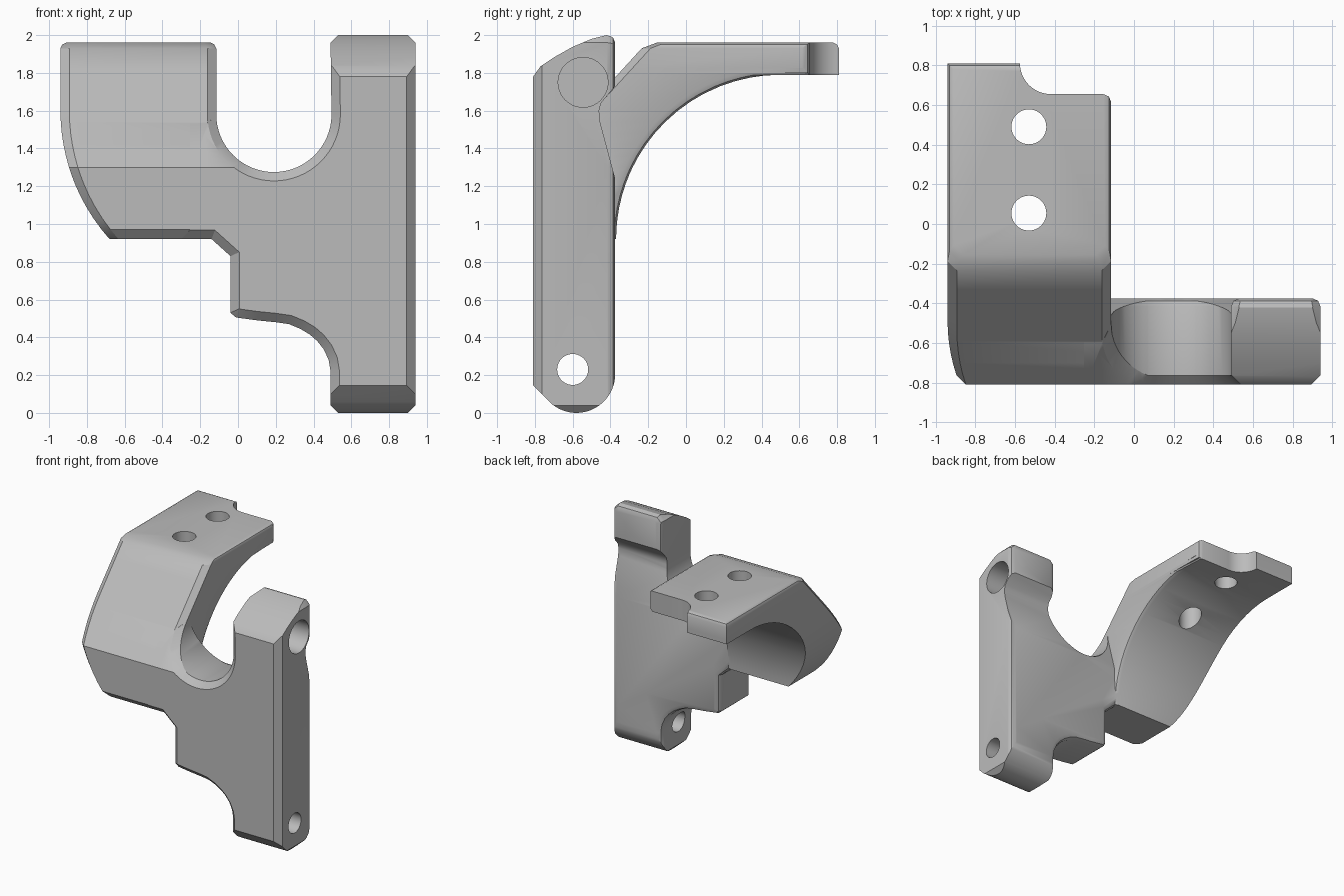
import bpy, bmesh, math
from mathutils import Vector

if "Cube" in bpy.data.objects:
    bpy.data.objects.remove(bpy.data.objects["Cube"], do_unlink=True)

grey = bpy.data.materials.new("plain grey")
grey.use_nodes = True
grey.diffuse_color = (0.5, 0.5, 0.5, 1)
grey.node_tree.nodes["Principled BSDF"].inputs["Base Color"].default_value = (0.5, 0.5, 0.5, 1)

CHAMFER = 0.047


def arc(cx, cy, r, start, end, n):
    steps = [math.radians(start + (end - start) * i / n) for i in range(n + 1)]
    return [(cx + r * math.cos(a), cy + r * math.sin(a)) for a in steps]


def inset(pts, d):
    """Mitred inward offset of a counter-clockwise outline."""
    out = []
    for i, p in enumerate(pts):
        p, a, b = Vector(p), Vector(pts[i - 1]), Vector(pts[(i + 1) % len(pts)])
        u, v = (p - a).normalized(), (b - p).normalized()
        n1, n2 = Vector((-u.y, u.x)), Vector((-v.y, v.x))
        out.append(tuple(p + (n1 + n2) * d / (1 + n1.dot(n2))))
    return out


def loft(name, rings):
    """Closed solid through rings with equal point counts."""
    bm = bmesh.new()
    rows = [[bm.verts.new(p) for p in ring] for ring in rings]
    n = len(rows[0])
    for a, b in zip(rows, rows[1:]):
        for i in range(n):
            j = (i + 1) % n
            bm.faces.new((a[i], a[j], b[j], b[i]))
    bm.faces.new(rows[0])
    bm.faces.new(rows[-1])
    bmesh.ops.recalc_face_normals(bm, faces=bm.faces)
    mesh = bpy.data.meshes.new(name)
    bm.to_mesh(mesh)
    bm.free()
    mesh.materials.append(grey)
    obj = bpy.data.objects.new(name, mesh)
    bpy.context.collection.objects.link(obj)
    return obj


def prism(name, pts, axis, lo, hi):
    """Extrude an outline along x (points are y, z) or along z (points are x, y)."""
    place = (lambda p, t: (t, *p)) if axis == "x" else (lambda p, t: (*p, t))
    return loft(name, [[place(p, t) for p in pts] for t in (lo, hi)])


def combine(obj, other, operation):
    mod = obj.modifiers.new(operation.lower(), "BOOLEAN")
    mod.operation, mod.object, mod.solver = operation, other, "EXACT"
    bpy.ops.object.select_all(action="DESELECT")
    bpy.context.view_layer.objects.active = obj
    obj.select_set(True)
    bpy.ops.object.modifier_apply(modifier=mod.name)
    bpy.data.objects.remove(other, do_unlink=True)


# Body: post, saddle and stepped web, chamfered in front and rounded behind
outline = [(.53, 0), (.9, 0), (.94, .04), (.94, 1.96), (.9, 2), (.53, 2), (.49, 1.96)]
outline += arc(.19, 1.58, .305, 0, -180, 32)
outline += [(-.3, 1.58), (-.3, .92), (-.14, .92), (-.04, .83), (-.04, .53), (-.01, .505),
            (.1, .49), (.2, .48), (.27, .47), (.33, .445), (.38, .415), (.42, .38),
            (.455, .335), (.48, .28), (.49, .22), (.49, .04)]
layers = [(-.81, CHAMFER), (-.763, 0), (-.415, 0), (-.387, .012), (-.375, .04)]
body = loft("bracket", [[(x, y, z) for x, z in inset(outline, d)] for y, d in layers])

# Lean the left shoulder of the saddle back along the slope of the arm
SLOPE, BEND = .913, 1.3
bm = bmesh.new()
bm.from_mesh(body.data)
bmesh.ops.bisect_plane(bm, geom=bm.verts[:] + bm.edges[:] + bm.faces[:],
                       plane_co=(0, 0, BEND), plane_no=(0, 0, 1))
for v in bm.verts:
    if v.co.x < .1 and v.co.z > BEND and v.co.y < -.7:
        v.co.y += (v.co.z - BEND) * SLOPE
bm.to_mesh(body.data)
bm.free()

# Side profile of the post: domed top, rear groove, round foot
side = [(-.81, 1.78), (-.77, 1.835), (-.7, 1.882), (-.6, 1.938), (-.5, 1.98), (-.42, 2),
        (-.388, 1.99), (-.375, 1.96), (-.375, 1.73), (-.45, 1.64), (-.46, 1.6),
        (-.455, 1.54), (-.375, 1.24)]
side += arc(-.58, .205, .205, 0, -135, 20) + [(-.81, .145)]
combine(body, prism("post_profile", side, "x", -.5, 1.1), "INTERSECT")

# Post holes: pivot right through, larger blind socket
combine(body, prism("pivot_cutter", arc(-.6, .23, .082, 0, 351, 39), "x", .3, 1.1), "DIFFERENCE")
combine(body, prism("socket_cutter", arc(-.545, 1.75, .132, 0, 351, 39), "x", .62, 1.1), "DIFFERENCE")


# Arm: horizontal sections lofted upwards
def underside(z, r):
    h = z - .92
    return .81 if h > r + 1e-5 else .5 - math.sqrt(max(0, r * r - h * h))


def arm_section(z):
    front = -.81 + max(0, z - BEND) * SLOPE
    front = {.92: -.763, 1.95: -.182, 1.96: -.155}.get(z, front)
    t = {1.95: .01, 1.96: .03}.get(z, 0)
    left = .079 - math.sqrt(1.019 ** 2 - max(0, 1.6 - z) ** 2) + t
    right = -.115 - t
    pts = [(left, underside(z, .87) - t), (left, front + CHAMFER),
           (left + CHAMFER, front), (right - CHAMFER, front), (right, front + CHAMFER)]
    # Rounded lower edge on the saddle side
    for dx, dr in ((0, .035), (.01, .01), (.035, 0)):
        pts.append((right - dx, underside(z, .87 + dr) - t))
    return [(x, y, z) for x, y in pts]


levels = [.92, .97, 1.03, 1.09, 1.15, 1.21, 1.26, 1.3, 1.36, 1.42, 1.48, 1.54, 1.6, 1.65,
          1.69, 1.73, 1.755, 1.775, 1.786, 1.79, 1.7901, 1.8, 1.8001, 1.825, 1.8251,
          1.93, 1.95, 1.96]
arm = loft("arm", [arm_section(z) for z in levels])

# Notched rear corner and two screw holes
notch = [(-.575, .9)] + arc(-.42, .81, .155, 180, 270, 12)
notch += [(-.155, .655), (-.127, .643), (-.115, .615), (0, .615), (0, .9)]
combine(arm, prism("notch_cutter", notch, "z", 1.6, 2.1), "DIFFERENCE")
for y in (.055, .49):
    hole = arc(-.53, y, .088, 0, 351, 39)
    combine(arm, prism("screw_cutter", hole, "z", 1.2, 2.1), "DIFFERENCE")

combine(body, arm, "UNION")
bpy.ops.object.shade_smooth_by_angle(angle=math.radians(28))
